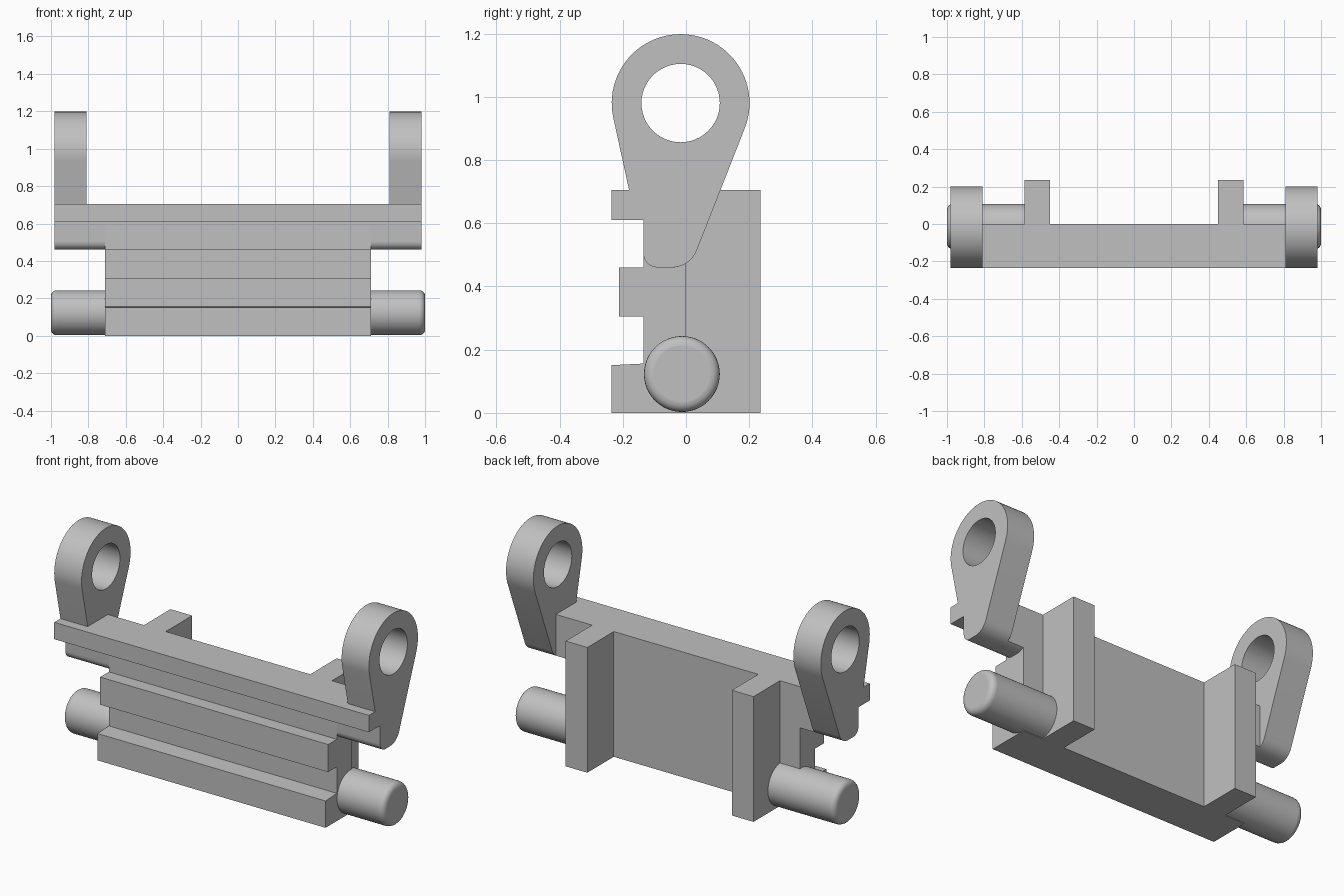
import bpy
from math import radians, cos, sin

default = bpy.data.objects.get("Cube")
if default:
    bpy.data.objects.remove(default, do_unlink=True)

grey = bpy.data.materials.new("plain grey")
grey.use_nodes = True
colour = (0.53, 0.53, 0.53, 1)
grey.diffuse_color = colour
grey.node_tree.nodes["Principled BSDF"].inputs["Base Color"].default_value = colour


def arc(cy, cz, r, start, end, steps):
    """Points on an arc in the side plane, angles in degrees."""
    angles = [radians(start + (end - start) * i / steps) for i in range(steps + 1)]
    return [(cy + r * cos(a), cz + r * sin(a)) for a in angles]


def finish(obj):
    obj.data.materials.clear()
    obj.data.materials.append(grey)
    bpy.ops.object.select_all(action="DESELECT")
    obj.select_set(True)
    bpy.context.view_layer.objects.active = obj
    bpy.ops.object.shade_smooth_by_angle(angle=radians(30))


def extrude(name, x0, x1, *loops):
    """Solid from side profiles (y, z), running from x0 to x1; inner loops are holes."""
    curve = bpy.data.curves.new(name, "CURVE")
    curve.dimensions = "2D"
    curve.fill_mode = "BOTH"
    curve.extrude = abs(x1 - x0) / 2
    for loop in loops:
        spline = curve.splines.new("POLY")
        spline.points.add(len(loop) - 1)
        for point, (y, z) in zip(spline.points, loop):
            point.co = (y, z, 0, 1)
        spline.use_cyclic_u = True
    obj = bpy.data.objects.new(name, curve)
    bpy.context.collection.objects.link(obj)
    obj.location.x = (x0 + x1) / 2
    obj.rotation_euler = (radians(90), 0, radians(90))
    bpy.ops.object.select_all(action="DESELECT")
    obj.select_set(True)
    bpy.context.view_layer.objects.active = obj
    bpy.ops.object.convert(target="MESH")
    obj = bpy.context.object
    # Weld the caps to the walls
    bpy.ops.object.mode_set(mode="EDIT")
    bpy.ops.mesh.select_all(action="SELECT")
    bpy.ops.mesh.remove_doubles(threshold=0.0001)
    bpy.ops.mesh.normals_make_consistent(inside=False)
    bpy.ops.object.mode_set(mode="OBJECT")
    finish(obj)


def rect(y0, y1, z0, z1):
    return [(y0, z0), (y1, z0), (y1, z1), (y0, z1)]


TOP, FRONT = 0.705, -0.135

# Main plate with the two lower rails
extrude("main_plate", -0.71, 0.71, [
    (0, 0), (0, TOP), (FRONT, TOP), (FRONT, 0.46), (-0.212, 0.46),
    (-0.212, 0.305), (FRONT, 0.305), (FRONT, 0.156), (-0.235, 0.151), (-0.235, 0)])

# Full-width top rail
extrude("top_rail", -0.98, 0.98, rect(-0.235, FRONT, 0.61, TOP))

front_corner = arc(-0.09, 0.505, 0.045, 180, 270, 8)
arm_outline = (arc(-0.017, 0.98, 0.218, -22.8, 192.3, 48)
               + [(-0.18, TOP), (FRONT, TOP)]
               + front_corner
               + arc(-0.045, 0.545, 0.085, -90, -22.8, 8))
arm_hole = arc(-0.017, 0.98, 0.124, 0, 352.5, 47)
wing_outline = ([(0, TOP), (FRONT, TOP)] + front_corner
                + arc(-0.045, 0.545, 0.085, -90, -58, 5))

for side, s in (("left", 1), ("right", -1)):
    extrude(side + "_arm", s * 0.81, s * 0.98, arm_outline, arm_hole)
    extrude(side + "_wing", s * 0.71, s * 0.81, wing_outline)
    extrude(side + "_back_rib", s * 0.45, s * 0.585, rect(0, 0.235, 0, TOP))

    # Round peg with a softened end
    bpy.ops.mesh.primitive_cylinder_add(
        vertices=48, radius=0.12, depth=0.46,
        location=(s * 0.77, -0.013, 0.123), rotation=(0, radians(90), 0))
    peg = bpy.context.object
    peg.name = side + "_peg"
    finish(peg)
    bevel = peg.modifiers.new("rounded end", "BEVEL")
    bevel.width = 0.03
    bevel.segments = 5
    bevel.limit_method = "ANGLE"
    bpy.ops.object.modifier_apply(modifier=bevel.name)
    finish(peg)
